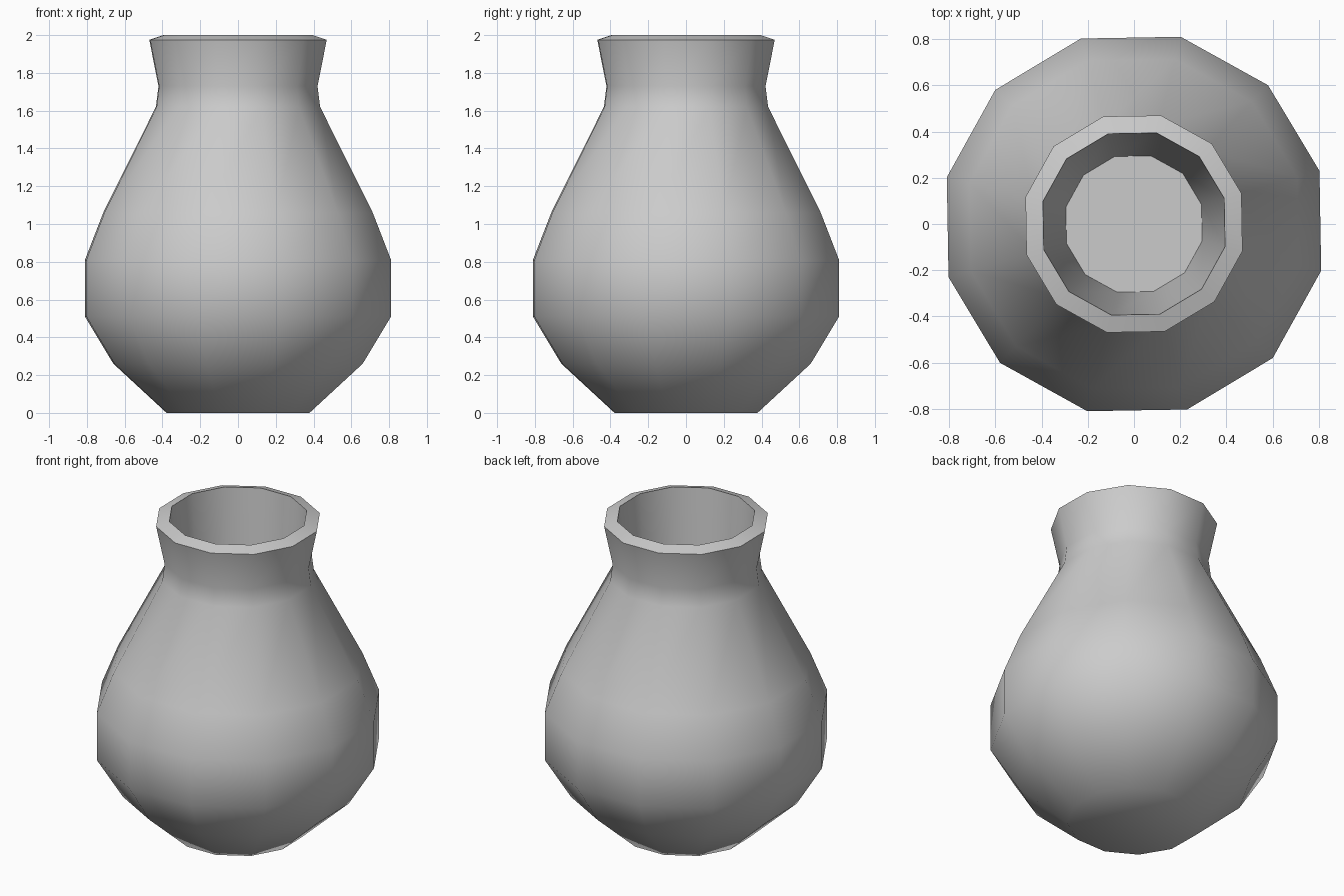
import bpy
import bmesh
import math

default = bpy.data.objects.get("Cube")
if default:
    bpy.data.objects.remove(default, do_unlink=True)

SIDES = 12
TURN = math.radians(16)

# Clay colour
clay = bpy.data.materials.new("grey_clay")
clay.use_nodes = True
colour = (0.6, 0.6, 0.6, 1)
clay.diffuse_color = colour
clay.node_tree.nodes["Principled BSDF"].inputs["Base Color"].default_value = colour

# Profile (radius, height): outside wall from foot to rim, then down the inside
profile = [
    (0.39, 0.0), (0.68, 0.26), (0.835, 0.51), (0.835, 0.81), (0.735, 1.06),
    (0.448, 1.62), (0.434, 1.73), (0.484, 1.975),
    (0.406, 2.0), (0.304, 0.6),
]


def lathe(name, points):
    """Revolve an open profile and close both ends with flat caps."""
    bm = bmesh.new()
    rings = []
    for radius, z in points:
        angles = [TURN + math.tau * i / SIDES for i in range(SIDES)]
        rings.append([bm.verts.new((radius * math.cos(a), radius * math.sin(a), z))
                      for a in angles])
    for low, high in zip(rings, rings[1:]):
        for i in range(SIDES):
            j = (i + 1) % SIDES
            bm.faces.new((low[i], low[j], high[j], high[i]))
    bm.faces.new(rings[0][::-1])
    bm.faces.new(rings[-1])
    bmesh.ops.recalc_face_normals(bm, faces=bm.faces)
    mesh = bpy.data.meshes.new(name)
    bm.to_mesh(mesh)
    bm.free()
    mesh.materials.append(clay)
    obj = bpy.data.objects.new(name, mesh)
    bpy.context.collection.objects.link(obj)
    return obj


# Pot, smooth except at the rim and the inner floor
pot = lathe("pot", profile)
bpy.ops.object.select_all(action="DESELECT")
pot.select_set(True)
bpy.context.view_layer.objects.active = pot
bpy.ops.object.shade_smooth_by_angle(angle=math.radians(50))
